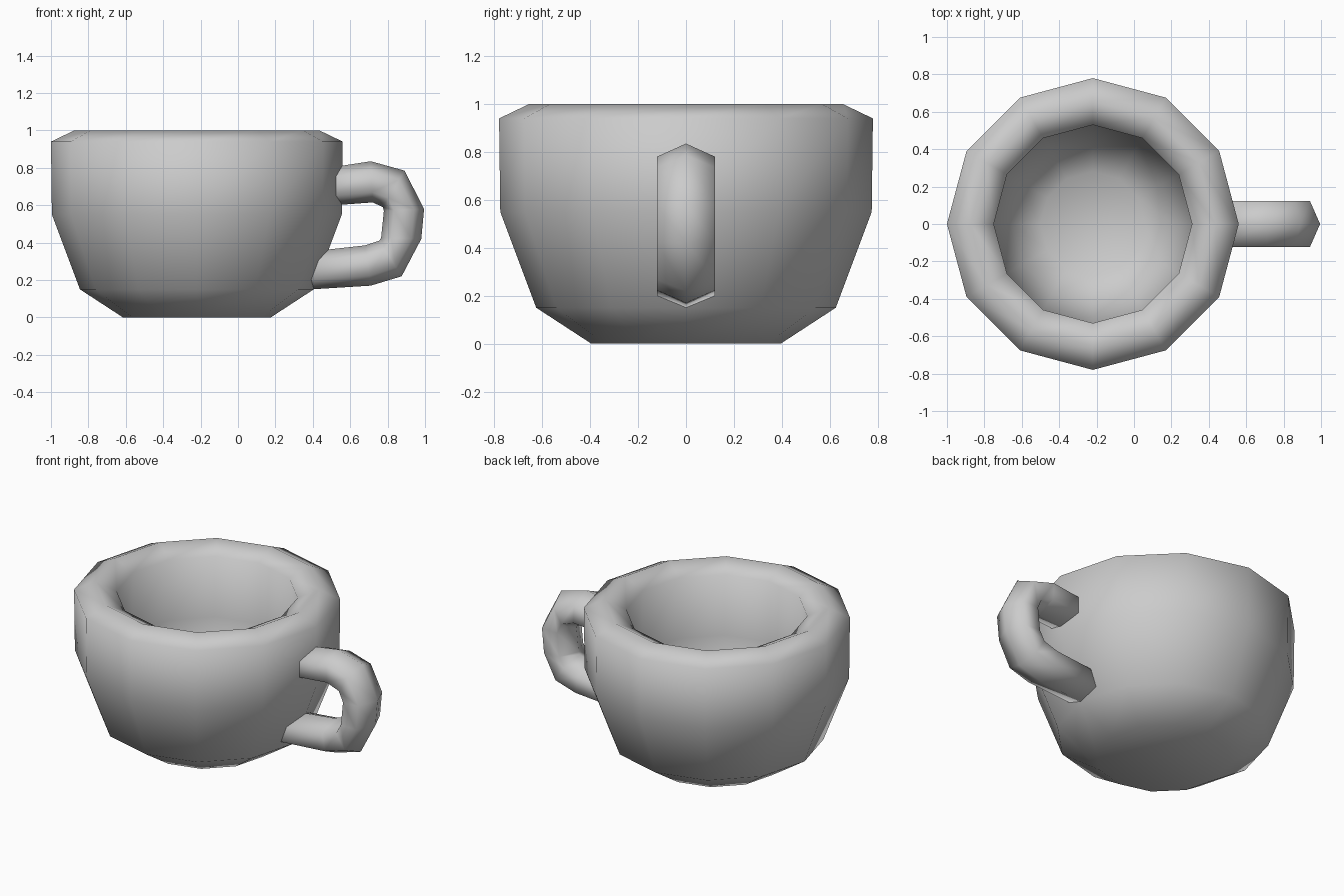
import bpy, bmesh, math

if "Cube" in bpy.data.objects:
    bpy.data.objects.remove(bpy.data.objects["Cube"])

CUP_X = -0.22
SIDES = 12


def skin(name, rings, cap_ends=True):
    """Join closed rings of points into a smooth tube with capped ends."""
    bm = bmesh.new()
    loops = [[bm.verts.new(p) for p in ring] for ring in rings]
    n = len(loops[0])
    for a, b in zip(loops, loops[1:]):
        for i in range(n):
            j = (i + 1) % n
            bm.faces.new((a[i], a[j], b[j], b[i]))
    if cap_ends:
        bm.faces.new(loops[0])
        bm.faces.new(loops[-1])
    bmesh.ops.recalc_face_normals(bm, faces=bm.faces)
    for f in bm.faces:
        f.smooth = True
    mesh = bpy.data.meshes.new(name)
    bm.to_mesh(mesh)
    bm.free()
    obj = bpy.data.objects.new(name, mesh)
    bpy.context.collection.objects.link(obj)
    return obj


# Cup bowl: outer wall, rounded rim, inner wall and floor (radius, height)
profile = [(0.395, 0), (0.625, 0.15), (0.775, 0.55), (0.78, 0.94), (0.655, 1.0),
           (0.53, 0.94), (0.53, 0.55), (0.43, 0.24), (0.28, 0.13)]
angles = [2 * math.pi * i / SIDES for i in range(SIDES)]
skin("cup_bowl", [[(CUP_X + r * math.cos(a), r * math.sin(a), z) for a in angles]
                  for r, z in profile])

# Handle: six-sided sections, each given by its outer and inner edge (x, z)
sections = [((0.45, 0.795), (0.45, 0.595)), ((0.71, 0.835), (0.72, 0.615)),
            ((0.89, 0.785), (0.775, 0.59)), ((0.995, 0.58), (0.78, 0.57)),
            ((0.98, 0.42), (0.765, 0.425)), ((0.875, 0.22), (0.755, 0.41)),
            ((0.71, 0.17), (0.68, 0.385)), ((0.36, 0.148), (0.41, 0.355))]
hexagon = [(0, 0), (0.25, 0.122), (0.75, 0.122), (1, 0), (0.75, -0.122), (0.25, -0.122)]
skin("handle", [[(o[0] + (i[0] - o[0]) * t, y, o[1] + (i[1] - o[1]) * t)
                 for t, y in hexagon] for o, i in sections])
